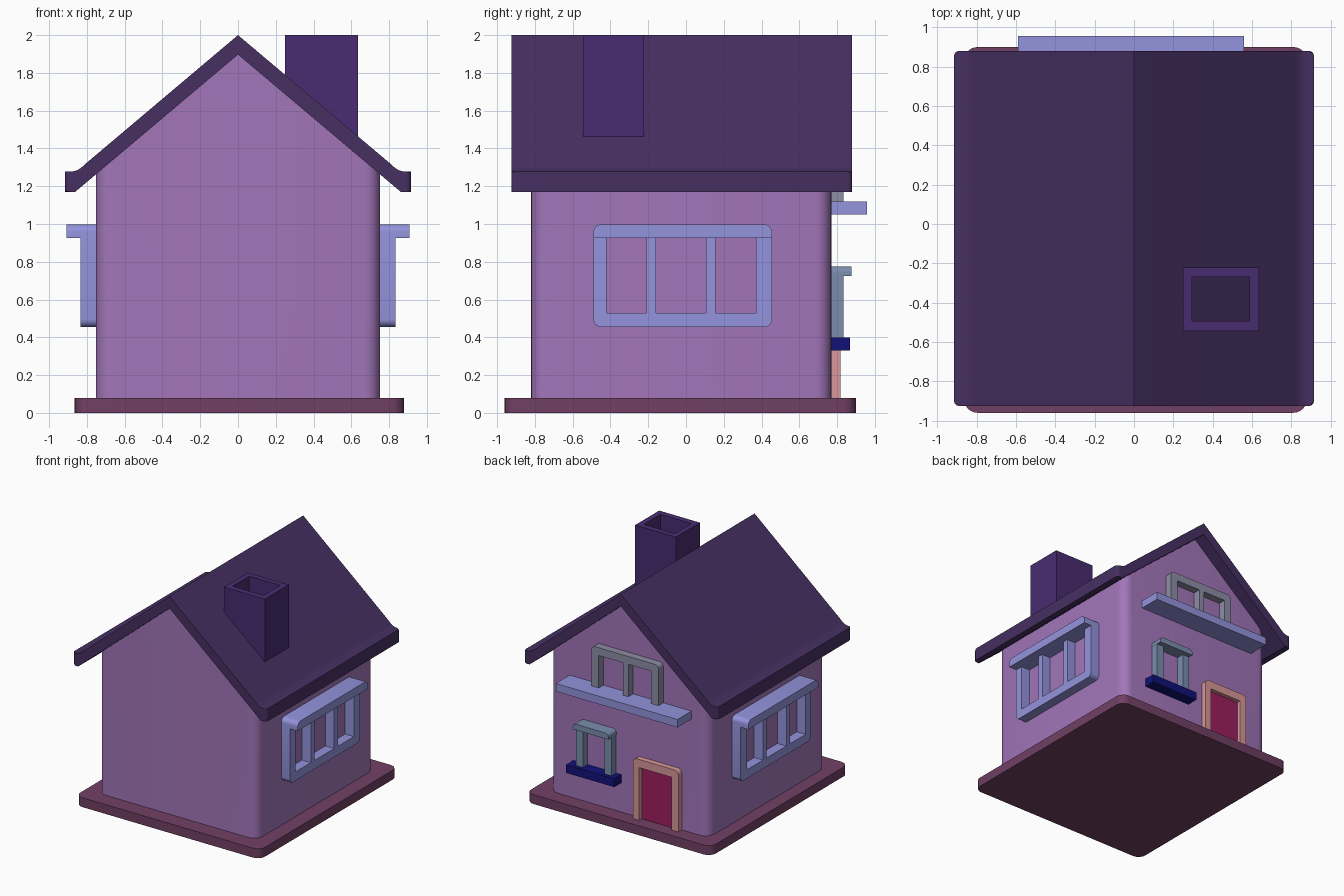
import bpy, bmesh, math
from mathutils import Vector

if "Cube" in bpy.data.objects:
    bpy.data.objects.remove(bpy.data.objects["Cube"])

AXES = {'XY': lambda u, v, w: (u, v, w),
        'XZ': lambda u, v, w: (u, w, v),
        'YZ': lambda u, v, w: (w, u, v)}


def material(name, r, g, b):
    m = bpy.data.materials.new(name)
    m.diffuse_color = [(c / 255) ** 2.2 for c in (r, g, b)] + [1]
    m.use_nodes = True
    m.node_tree.nodes["Principled BSDF"].inputs["Base Color"].default_value = m.diffuse_color
    return m


def rrect(u0, v0, u1, v1, r_top=0.0, r_bot=None, n=6):
    """Rectangle outline with rounded top / bottom corners."""
    r_bot = r_top if r_bot is None else r_bot
    pts = []
    for u, v, su, sv, a, r in ((u0, v0, 1, 1, 180, r_bot), (u1, v0, -1, 1, 270, r_bot),
                               (u1, v1, -1, -1, 0, r_top), (u0, v1, 1, -1, 90, r_top)):
        for i in range(n + 1 if r else 1):
            t = math.radians(a + 90 * i / n)
            pts.append((u + su * r + r * math.cos(t), v + sv * r + r * math.sin(t)) if r else (u, v))
    return pts


def plate(name, loops, lo, hi, plane, mat, edit=None):
    """Extrude an outline (with optional holes) from lo to hi across a plane."""
    cu = bpy.data.curves.new(name, 'CURVE')
    cu.dimensions = '2D'
    cu.fill_mode = 'BOTH'
    cu.extrude = (hi - lo) / 2
    for pts in loops:
        s = cu.splines.new('POLY')
        s.points.add(len(pts) - 1)
        for p, (u, v) in zip(s.points, pts):
            p.co = (u, v, 0, 1)
        s.use_cyclic_u = True
    tmp = bpy.data.objects.new(name + "_outline", cu)
    bpy.context.collection.objects.link(tmp)
    bpy.context.view_layer.update()
    me = bpy.data.meshes.new_from_object(tmp.evaluated_get(bpy.context.evaluated_depsgraph_get()))
    bpy.data.objects.remove(tmp)
    bm = bmesh.new()
    bm.from_mesh(me)
    for v in bm.verts:
        v.co = AXES[plane](v.co.x, v.co.y, v.co.z + (lo + hi) / 2)
    bmesh.ops.remove_doubles(bm, verts=bm.verts, dist=1e-5)
    if edit:
        edit(bm)
    bmesh.ops.recalc_face_normals(bm, faces=bm.faces)
    bm.to_mesh(me)
    bm.free()
    me.name = name
    me.materials.clear()
    me.materials.append(mat)
    ob = bpy.data.objects.new(name, me)
    bpy.context.collection.objects.link(ob)
    bpy.ops.object.select_all(action='DESELECT')
    ob.select_set(True)
    bpy.context.view_layer.objects.active = ob
    bpy.ops.object.shade_smooth_by_angle(angle=math.radians(30))
    return ob


wall = material("wall", 160, 117, 184)
plum = material("base", 112, 66, 100)
roof_m = material("roof", 72, 51, 98)
brick = material("chimney", 74, 48, 112)
blue = material("blue_frame", 146, 146, 220)
grey = material("grey_frame", 140, 140, 165)
slate = material("slate_frame", 122, 140, 172)
navy = material("sill", 24, 24, 120)
pink = material("door_frame", 215, 150, 152)
red = material("door", 155, 35, 95)

# Base slab
plate("base", [rrect(-0.865, -0.96, 0.88, 0.90, 0.07)], 0, 0.08, 'XY', plum)


# Walls: rounded footprint, top raised into a gable under the roof
def gable(bm):
    bmesh.ops.bisect_plane(bm, geom=bm.verts[:] + bm.edges[:] + bm.faces[:],
                           plane_co=(0, 0, 0), plane_no=(1, 0, 0))
    for v in bm.verts:
        if v.co.z > 0.5:
            v.co.z = 1.925 - 0.843 * abs(v.co.x)


plate("walls", [rrect(-0.752, -0.82, 0.752, 0.77, 0.085)], 0.04, 1, 'XY', wall, gable)

# Roof: flared eaves, slightly rounded corners
half = [(0.80, 1.325), (0.83, 1.298), (0.852, 1.284), (0.875, 1.278), (0.915, 1.278),
        (0.915, 1.17), (0.862, 1.17)]
outline = [(0, 2)] + half + [(0, 1.897)] + [(-x, z) for x, z in reversed(half)]


def round_eaves(bm):
    es = [e for e in bm.edges if all(abs(v.co.x) > 0.91 for v in e.verts)
          and abs(e.verts[0].co.y - e.verts[1].co.y) < 1e-4]
    bmesh.ops.bevel(bm, geom=es, offset=0.025, segments=4, profile=0.5, affect='EDGES')


plate("roof", [outline], -0.925, 0.88, 'XZ', roof_m, round_eaves)


# Chimney: hollow stack, foot cut to the roof slope
def slope_foot(bm):
    for v in bm.verts:
        if v.co.z < 1.7:
            v.co.z = 1.95 - 0.843 * v.co.x


plate("chimney", [rrect(0.25, -0.545, 0.635, -0.222), rrect(0.295, -0.493, 0.587, -0.27)],
      1.4, 2, 'XY', brick, slope_foot)

# Side windows: three-pane frames with a projecting head
panes = [rrect(a, 0.53, b, 0.925) for a, b in ((-0.42, -0.21), (-0.16, 0.105), (0.155, 0.37))]
for s, side in ((1, "right"), (-1, "left")):
    for part, loops, a, b in (
            ("frame", [rrect(-0.49, 0.455, 0.455, 0.998, 0.04)] + panes, 0.73, 0.835),
            ("head", [rrect(-0.49, 0.925, 0.455, 0.998, 0.04, 0)], 0.835, 0.907)):
        lo, hi = sorted((s * a, s * b))
        plate(f"{side}_window_{part}", loops, lo, hi, 'YZ', blue)

# Back: upper window over a ledge
plate("ledge", [rrect(-0.59, 1.05, 0.56, 1.118)], 0.74, 0.957, 'XZ', blue)
plate("upper_window", [rrect(-0.325, 1.07, 0.31, 1.462, 0.035, 0),
                       rrect(-0.255, 1.10, -0.04, 1.395), rrect(0.01, 1.10, 0.24, 1.395)],
      0.74, 0.835, 'XZ', grey)

# Back: small window with head and sill
plate("small_window", [rrect(0.12, 0.35, 0.455, 0.74), rrect(0.185, 0.38, 0.39, 0.725)],
      0.74, 0.835, 'XZ', slate)
plate("small_window_head", [rrect(0.119, 0.725, 0.456, 0.775, 0.03, 0)], 0.74, 0.877, 'XZ', slate)
plate("small_window_sill", [rrect(0.07, 0.33, 0.525, 0.40)], 0.74, 0.868, 'XZ', navy)

# Back: door
plate("door_frame", [rrect(-0.50, 0.04, -0.07, 0.60, 0.04, 0),
                     rrect(-0.435, 0.06, -0.13, 0.53)], 0.74, 0.817, 'XZ', pink)
plate("door", [rrect(-0.45, 0.05, -0.11, 0.55)], 0.74, 0.782, 'XZ', red)
